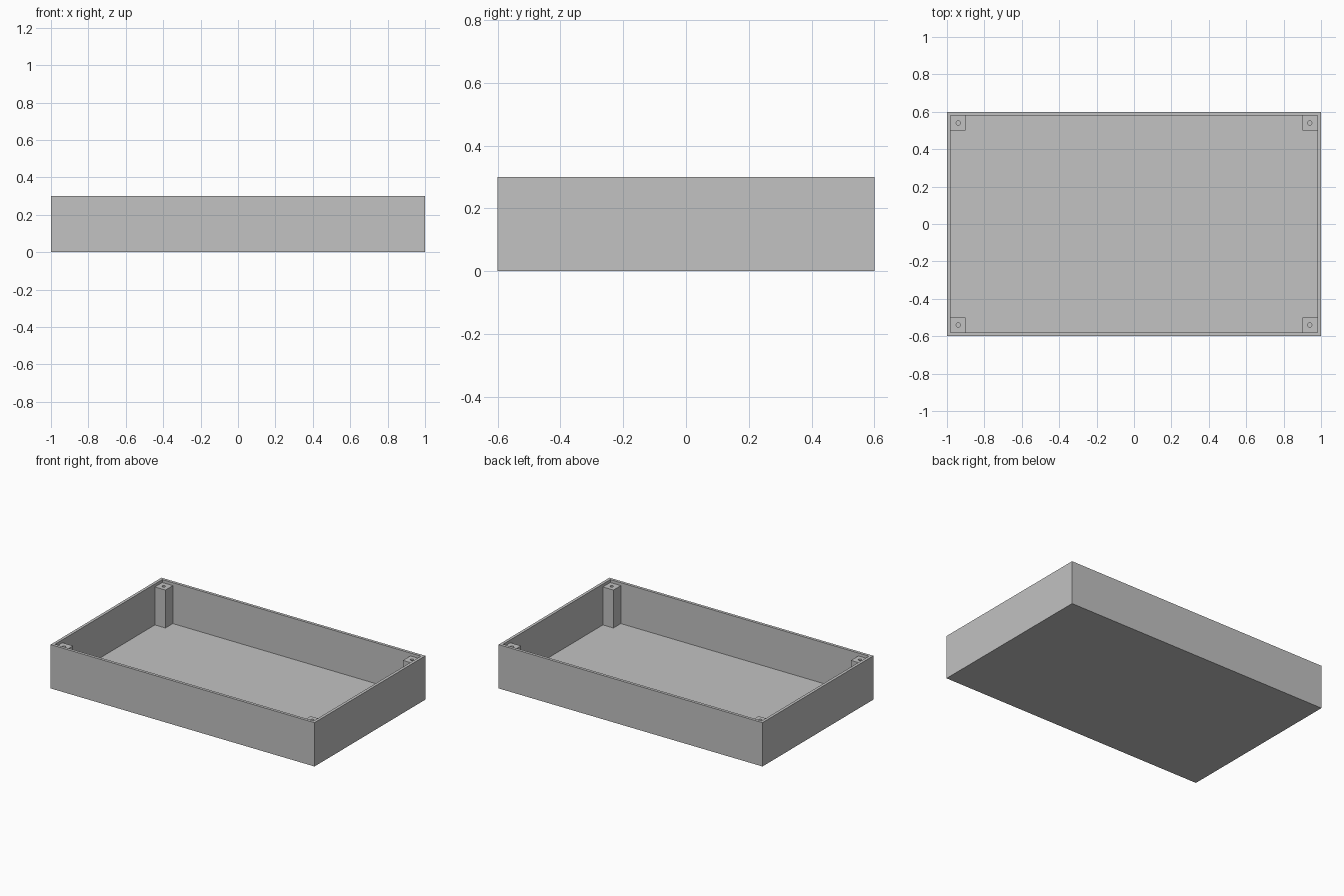
import bpy
import bmesh
from mathutils import Matrix, Vector

LENGTH, WIDTH, HEIGHT = 2.0, 1.2, 0.3
WALL = 0.02
POST = 0.08           # side of each square corner post
POST_TOP = 0.28       # posts stop just under the rim
HOLE_RADIUS = 0.011
HOLE_DEPTH = 0.12

cube = bpy.data.objects.get("Cube")
if cube:
    bpy.data.objects.remove(cube, do_unlink=True)

grey = bpy.data.materials.new("plain grey")
grey.use_nodes = True
colour = (0.54, 0.54, 0.54, 1)
grey.diffuse_color = colour
grey.node_tree.nodes["Principled BSDF"].inputs["Base Color"].default_value = colour


def add_object(name, bm):
    mesh = bpy.data.meshes.new(name)
    bm.to_mesh(mesh)
    bm.free()
    mesh.materials.append(grey)
    obj = bpy.data.objects.new(name, mesh)
    bpy.context.collection.objects.link(obj)
    return obj


def box(size, centre):
    bm = bmesh.new()
    matrix = Matrix.Translation(centre) @ Matrix.Diagonal((*size, 1))
    bmesh.ops.create_cube(bm, size=1, matrix=matrix)
    return bm


def apply(obj, modifier):
    bpy.context.view_layer.objects.active = obj
    bpy.ops.object.modifier_apply(modifier=modifier.name)


# Open tray: inset the top for the rim, then sink the inner face to the floor
bm = box((LENGTH, WIDTH, HEIGHT), (0, 0, HEIGHT / 2))
bm.normal_update()
top = max(bm.faces, key=lambda f: f.calc_center_median().z)
bmesh.ops.inset_region(bm, faces=[top], thickness=WALL, use_even_offset=True)
sunk = bmesh.ops.extrude_discrete_faces(bm, faces=[top])["faces"][0]
bmesh.ops.translate(bm, verts=sunk.verts, vec=Vector((0, 0, WALL - HEIGHT)))
bmesh.ops.recalc_face_normals(bm, faces=bm.faces)
add_object("tray", bm)

# Corner post standing on the floor against both walls
x = LENGTH / 2 - WALL - POST / 2
y = WIDTH / 2 - WALL - POST / 2
bm = box((POST, POST, POST_TOP - WALL), (x, y, (POST_TOP + WALL) / 2))
posts = add_object("corner_posts", bm)

# Screw hole sunk into the top of the post
bm = bmesh.new()
bmesh.ops.create_cone(bm, cap_ends=True, segments=24, radius1=HOLE_RADIUS,
                      radius2=HOLE_RADIUS, depth=2 * HOLE_DEPTH,
                      matrix=Matrix.Translation((x, y, POST_TOP)))
cutter = add_object("hole_cutter", bm)
cutter.hide_render = True
hole = posts.modifiers.new("screw hole", 'BOOLEAN')
hole.operation = 'DIFFERENCE'
hole.object = cutter
apply(posts, hole)
bpy.data.objects.remove(cutter, do_unlink=True)

# Repeat the post in all four corners
mirror = posts.modifiers.new("four corners", 'MIRROR')
mirror.use_axis = (True, True, False)
mirror.use_mirror_merge = False
apply(posts, mirror)

# Smooth the round holes, keep the box edges sharp
bpy.ops.object.select_all(action='DESELECT')
posts.select_set(True)
bpy.ops.object.shade_smooth_by_angle()
